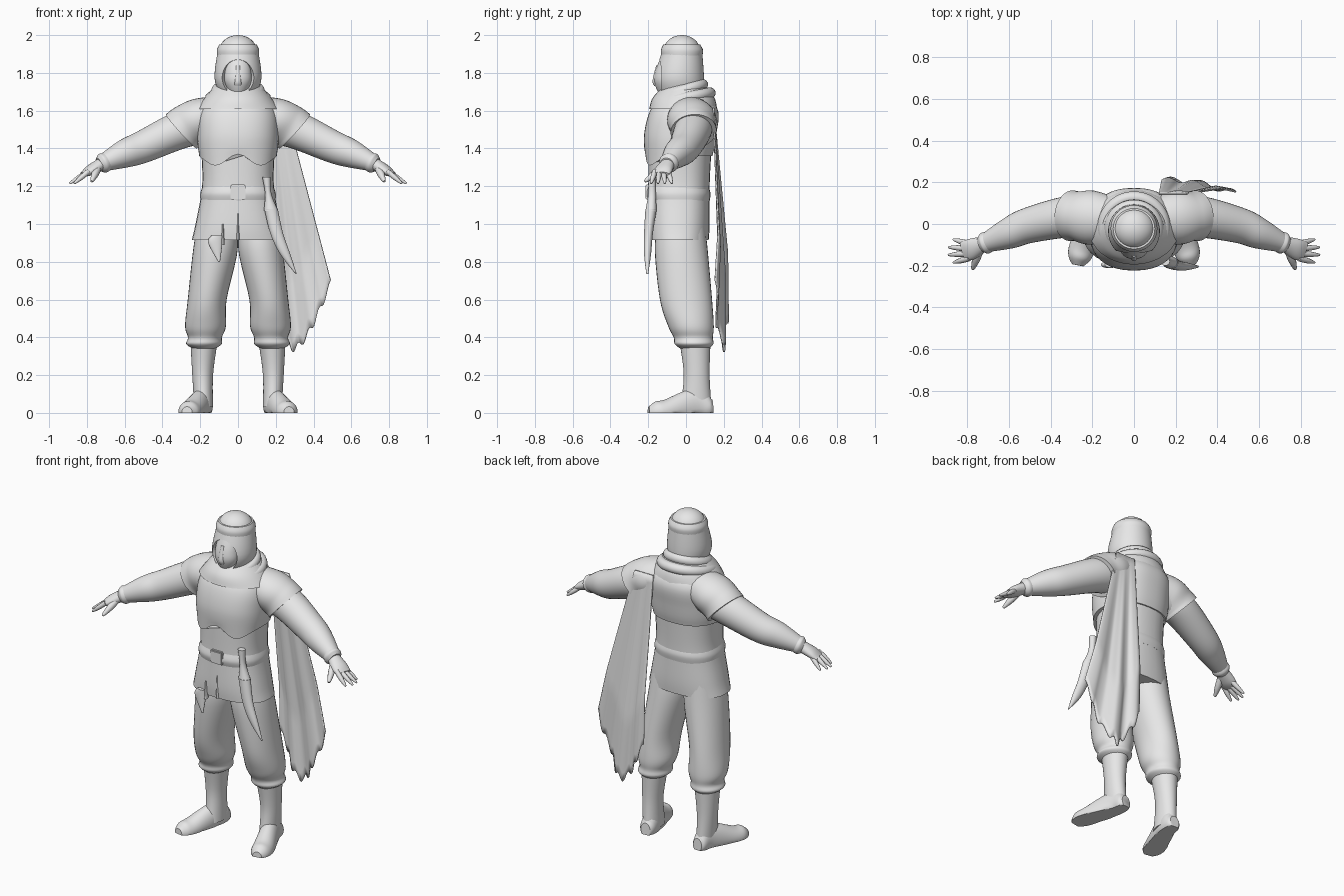
import bpy
import bmesh
import math
from mathutils import Vector, Matrix

cube = bpy.data.objects.get("Cube")
if cube:
    bpy.data.objects.remove(cube, do_unlink=True)

# One plain light grey for the whole figure
shade = (*[.8] * 3, 1)
grey = bpy.data.materials.new("plain_grey")
grey.use_nodes = True
grey.diffuse_color = shade
grey.node_tree.nodes["Principled BSDF"].inputs["Base Color"].default_value = shade


def smooth(obj):
    bpy.ops.object.select_all(action="DESELECT")
    obj.select_set(True)
    bpy.context.view_layer.objects.active = obj
    bpy.ops.object.shade_smooth_by_angle(angle=math.radians(40))


def finish(name, bm):
    bmesh.ops.recalc_face_normals(bm, faces=bm.faces)
    mesh = bpy.data.meshes.new(name)
    bm.to_mesh(mesh)
    bm.free()
    mesh.materials.append(grey)
    obj = bpy.data.objects.new(name, mesh)
    bpy.context.collection.objects.link(obj)
    smooth(obj)
    return obj


def spot(x, y, z, wide, tall=None):
    """Section of a limb that follows its path."""
    return Vector((x, y, z, wide, tall or wide))


def slab(z, half, front, back, x=0):
    """Level section of an upright part."""
    return Vector((x, (front + back) / 2, z, half, (back - front) / 2))


def smooth_path(rows, steps=6):
    """Catmull-Rom interpolation of the sections."""
    out = []
    for i, (p, q) in enumerate(zip(rows, rows[1:])):
        before, after = rows[max(i - 1, 0)], rows[min(i + 2, len(rows) - 1)]
        for s in range(steps):
            t = s / steps
            ease = t * t * (3 - 2 * t)
            leave = (q - before) / 2 * t * (1 - t) ** 2
            arrive = (after - p) / 2 * t * t * (1 - t)
            out.append(p.lerp(q, ease) + leave - arrive)
    return out + [rows[-1]]


def loft(name, rows, flat=False, side=1, sides=32, power=1, shape=None):
    """Skin the sections; a power below one squares them off."""
    rows = smooth_path(rows)
    bm = bmesh.new()
    rings = []
    for i, row in enumerate(rows):
        tangent = Vector((0, 0, 1))
        if not flat:
            tangent = (rows[min(i + 1, len(rows) - 1)] - rows[max(i - 1, 0)]).to_3d().normalized()
        across = Vector((0, flat, not flat)).cross(tangent).normalized()
        over = tangent.cross(across)
        ring = []
        for k in range(sides):
            angle = math.tau * k / sides
            c, s = [math.copysign(abs(v) ** power, v) for v in (math.cos(angle), math.sin(angle))]
            co = row.to_3d() + across * row[3] * c + over * row[4] * s
            if shape:
                shape(co)
            ring.append(bm.verts.new((co.x * side, co.y, max(co.z, 0))))
        rings.append(ring)
    for low, high in zip(rings, rings[1:]):
        for k in range(sides):
            bm.faces.new((low[k - 1], low[k], high[k], high[k - 1]))
    bm.faces.new(rings[0])
    bm.faces.new(rings[-1])
    return finish(name, bm)


def column(name, *rows, **options):
    return loft(name, rows, flat=True, **options)


def ball(name, centre, size):
    bm = bmesh.new()
    bmesh.ops.create_uvsphere(bm, u_segments=32, v_segments=20, radius=1,
                              matrix=Matrix.Translation(centre) @ Matrix.Diagonal((*size, 1)))
    return finish(name, bm)


def cloth_roll(name, centre, radius, thick, tilt, around=48, about=14):
    """Closed tilted roll of cloth around the neck."""
    bm = bmesh.new()
    place = Matrix.Translation(centre) @ Matrix.Rotation(tilt, 4, "X")
    grid = []
    for i in range(around):
        turn = Matrix.Rotation(math.tau * i / around, 4, "Z")
        angles = [math.tau * j / about for j in range(about)]
        grid.append([bm.verts.new(place @ turn @ Vector((radius + thick * math.cos(a), 0, thick * math.sin(a))))
                     for a in angles])
    for i in range(around):
        for j in range(about):
            bm.faces.new((grid[i - 1][j - 1], grid[i][j - 1], grid[i][j], grid[i - 1][j]))
    finish(name, bm)


# Tunic with flared hem, and a soft belt
column("tunic", slab(z=.915, half=.245, front=-.2, back=.12), slab(z=1, half=.225, front=-.205, back=.125),
       slab(z=1.2, half=.19, front=-.2, back=.125), slab(z=1.4, half=.195, front=-.2, back=.135), power=.85)
column("belt", slab(z=1.12, half=.198, front=-.2, back=.125), slab(z=1.16, half=.2, front=-.21, back=.13),
       slab(z=1.2, half=.188, front=-.2, back=.12), power=.85)


# Breastplate with a waved lower edge
def wave(co):
    if co.z < 1.4:
        lift = .03 * math.cos(co.x * math.pi / .12) if co.y < 0 else .02
        co.z += lift * (1.4 - co.z) / .06


column("breastplate", slab(z=1.34, half=.205, front=-.215, back=.14), slab(z=1.47, half=.215, front=-.222, back=.16),
       slab(z=1.6, half=.2, front=-.19, back=.17), slab(z=1.7, half=.1, front=-.12, back=.1),
       power=.85, sides=64, shape=wave)

# Neck scarf: draped cowl with two soft folds
column("scarf_cowl", slab(z=1.61, half=.22, front=-.195, back=.165), slab(z=1.67, half=.175, front=-.175, back=.15),
       slab(z=1.74, half=.115, front=-.11, back=.1))
cloth_roll("scarf_lower", (0, -.015, 1.665), radius=.145, thick=.03, tilt=.2)
cloth_roll("scarf_upper", (0, -.02, 1.705), radius=.112, thick=.03, tilt=.3)

# Hood with a carved face opening
hood = column("hood", slab(z=1.66, half=.085, front=-.13, back=.085), slab(z=1.77, half=.124, front=-.165, back=.095),
              slab(z=1.92, half=.107, front=-.125, back=.085), sides=64)
opening = ball("opening_cutter", (0, -.17, 1.775), (.092, .1, .1))
opening.hide_render = True
opening.hide_viewport = True
cut = hood.modifiers.new("opening", "BOOLEAN")
cut.operation = "DIFFERENCE"
cut.object = opening
bpy.context.view_layer.objects.active = hood
bpy.ops.object.modifier_apply(modifier=cut.name)
smooth(hood)

# Face, nose, head band and cap
column("face", slab(z=1.68, half=.04, front=-.14, back=-.04), slab(z=1.75, half=.07, front=-.168, back=-.04),
       slab(z=1.81, half=.07, front=-.162, back=-.04), slab(z=1.88, half=.06, front=-.135, back=-.04))
column("nose", slab(z=1.73, half=.02, front=-.168, back=-.13), slab(z=1.76, half=.02, front=-.177, back=-.13),
       slab(z=1.84, half=.012, front=-.158, back=-.13))
column("head_band", slab(z=1.88, half=.11, front=-.13, back=.085), slab(z=1.92, half=.112, front=-.133, back=.09),
       slab(z=1.95, half=.1, front=-.12, back=.075))
ball("cap_dome", (0, -.022, 1.915), (.1, .098, .085))


def finger(name, side, root, tip, thick):
    rows = [spot(*root.lerp(tip, t), wide=thick * (1 - t ** 4 * .7)) for t in (0, .5, .9, 1)]
    loft(name, rows, side=side, sides=10)


for side, label in ((1, "left_"), (-1, "right_")):
    # Flared shoulder pad, arm and sleeve cuff
    loft(label + "shoulder_pad", [spot(.07, .02, 1.59, wide=.1, tall=.09), spot(.2, .03, 1.555, wide=.13, tall=.112),
                                  spot(.27, .037, 1.515, wide=.12), spot(.3, .04, 1.49, wide=.122)], side=side)
    loft(label + "arm", [spot(.16, .03, 1.53, wide=.1), spot(.3, .037, 1.5, wide=.1),
                         spot(.5, -.005, 1.41, wide=.086), spot(.6, -.045, 1.372, wide=.075),
                         spot(.71, -.09, 1.325, wide=.047)], side=side)
    loft(label + "sleeve_cuff", [spot(.69, -.083, 1.335, wide=.046), spot(.715, -.092, 1.322, wide=.053),
                                 spot(.735, -.1, 1.314, wide=.038)], side=side)
    # Hand with fanned fingers
    loft(label + "palm", [spot(.71, -.09, 1.325, wide=.034), spot(.78, -.12, 1.285, wide=.05, tall=.028),
                          spot(.82, -.133, 1.263, wide=.046, tall=.014)], side=side)
    for n in range(4):
        fan = n - 1.5
        tip = Vector((.895 - .012 * fan * fan, -.13 - .037 * fan, 1.214))
        finger(label + "finger", side, Vector((.79, -.13 - .023 * fan, 1.28)), tip, thick=.014)
    finger(label + "thumb", side, Vector((.74, -.12, 1.3)), Vector((.775, -.218, 1.225)), thick=.02)

    # Baggy trousers gathered below the knee
    column(label + "trouser_leg", slab(z=1, x=.115, half=.1, front=-.15, back=.1),
           slab(z=.86, x=.12, half=.118, front=-.165, back=.115), slab(z=.6, x=.163, half=.103, front=-.138, back=.138),
           slab(z=.46, x=.172, half=.108, front=-.095, back=.147), slab(z=.4, x=.175, half=.09, front=-.065, back=.142),
           slab(z=.365, x=.18, half=.094, front=-.06, back=.145), slab(z=.34, x=.18, half=.06, front=-.03, back=.12),
           side=side)
    # Boot shaft and splayed foot
    column(label + "boot_shaft", slab(z=.03, x=.182, half=.05, front=-.03, back=.135),
           slab(z=.2, x=.187, half=.055, front=-.012, back=.125), slab(z=.38, x=.18, half=.072, front=-.035, back=.13),
           side=side)
    loft(label + "foot", [spot(.178, .143, .03, wide=.03, tall=.04), spot(.18, .12, .03, wide=.045, tall=.055),
                          spot(.19, .05, .04, wide=.052, tall=.09), spot(.245, -.1, .01, wide=.062),
                          spot(.262, -.16, .005, wide=.055), spot(.27, -.198, .005, wide=.028)], side=side)


# Tattered cape hanging behind the left shoulder
def cape_point(u, v):
    hem = .34 + .85 * abs(u - .45) ** 1.5 + .02 * math.sin(u * 40)
    x = .12 + .13 * u + (.02 + .22 * u) * v
    y = .145 + .065 * min(v * 1.4, 1) - .065 * u * u * v + .014 * math.sin(u * 15) * v
    return x, y, 1.62 + (hem - 1.62) * v


columns, rows = 48, 24
bm = bmesh.new()
grid = [[bm.verts.new(cape_point(u / columns, v / rows)) for u in range(columns + 1)] for v in range(rows + 1)]
for upper, lower in zip(grid, grid[1:]):
    for u in range(columns):
        bm.faces.new((upper[u], upper[u + 1], lower[u + 1], lower[u]))
thickness = finish("cape", bm).modifiers.new("thickness", "SOLIDIFY")
thickness.thickness = .008
thickness.offset = 0

# Belt buckle
bm = bmesh.new()
bmesh.ops.create_cube(bm, size=1, matrix=Matrix.Translation((0, -.203, 1.17)) @ Matrix.Diagonal((.08, .025, .08, 1)))
bmesh.ops.bevel(bm, geom=bm.edges[:], offset=.006, segments=2, affect="EDGES")
finish("belt_buckle", bm)

# Curved dagger: grip and sheath
column("dagger_grip", slab(z=1.25, x=.15, half=.022, front=-.2, back=-.16),
       slab(z=1.16, x=.16, half=.017, front=-.2, back=-.16), slab(z=1.07, x=.175, half=.038, front=-.215, back=-.155))
column("dagger_sheath", slab(z=1.08, x=.175, half=.036, front=-.215, back=-.155),
       slab(z=.95, x=.205, half=.034, front=-.222, back=-.175), slab(z=.84, x=.25, half=.027, front=-.222, back=-.185),
       slab(z=.735, x=.308, half=.003, front=-.21, back=-.2))

# Straps at the hem and small pouch tail
for name, x, low, high in (("hem_strap", 0, .915, 1.055), ("side_strap", -.08, .89, 1)):
    column(name, slab(z=low, x=x, half=.009, front=-.212, back=-.18),
           slab(z=high, x=x, half=.004, front=-.206, back=-.18), sides=12)
column("pouch_tail", slab(z=.8, x=-.1, half=.005, front=-.21, back=-.2),
       slab(z=.9, x=-.12, half=.038, front=-.212, back=-.18), slab(z=.94, x=-.11, half=.03, front=-.21, back=-.18))
